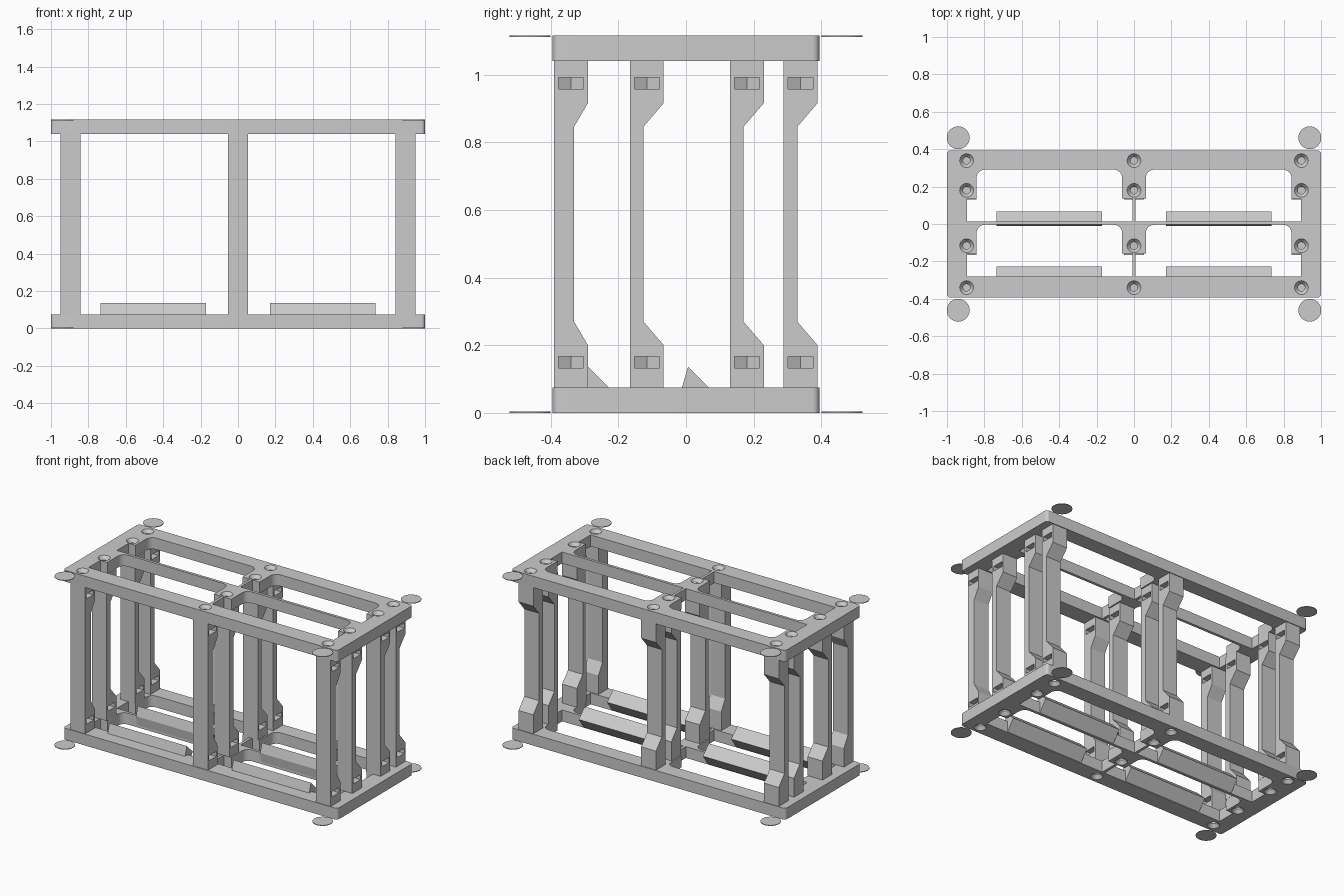
import bpy, bmesh
from math import sin, cos, pi, radians
from mathutils import Vector

cube = bpy.data.objects.get("Cube")
if cube:
    bpy.data.objects.remove(cube)

HEIGHT, PLATE = 1.116, 0.075
POST_X = (-0.895, 0.0, 0.895)
# front edge, thin depth and full depth of each row of posts
POST_ROWS = ((-0.39, 0.059, 0.1), (-0.166, 0.04, 0.1), (0.13, 0.04, 0.1), (0.289, 0.04, 0.1))

grey = bpy.data.materials.new("plain grey")
grey.use_nodes = True
colour = (0.6, 0.6, 0.6, 1)
grey.diffuse_color = colour
grey.node_tree.nodes["Principled BSDF"].inputs["Base Color"].default_value = colour


def make(name, bm):
    bmesh.ops.recalc_face_normals(bm, faces=bm.faces)
    mesh = bpy.data.meshes.new(name)
    bm.to_mesh(mesh)
    bm.free()
    mesh.materials.append(grey)
    obj = bpy.data.objects.new(name, mesh)
    bpy.context.collection.objects.link(obj)
    return obj


def prism(bm, points, offset):
    """Extrude a closed 3D outline along an offset."""
    face = bm.faces.new([bm.verts.new(p) for p in points])
    out = bmesh.ops.extrude_face_region(bm, geom=[face])["geom"]
    bmesh.ops.translate(bm, vec=offset, verts=[v for v in out if isinstance(v, bmesh.types.BMVert)])


def arc(cx, cy, r, start, steps=6):
    return [(cx + r * cos(start + pi / 2 * i / steps), cy + r * sin(start + pi / 2 * i / steps))
            for i in range(steps + 1)]


def carve(obj, cutter):
    cutter.hide_render = True
    mod = obj.modifiers.new("carve", "BOOLEAN")
    mod.operation, mod.solver, mod.object = "DIFFERENCE", "EXACT", cutter
    select(obj)
    bpy.ops.object.modifier_apply(modifier=mod.name)
    bpy.data.objects.remove(cutter)


def select(obj):
    bpy.ops.object.select_all(action="DESELECT")
    obj.select_set(True)
    bpy.context.view_layer.objects.active = obj


def smooth(obj):
    select(obj)
    bpy.ops.object.shade_smooth_by_angle(angle=radians(30))


def lathe(bm, x, y, profile, sides=24):
    """Closed round solid from (radius, z) pairs."""
    rings = [[bm.verts.new((x + r * cos(2 * pi * i / sides), y + r * sin(2 * pi * i / sides), z))
              for i in range(sides)] for r, z in profile]
    for a, b in zip(rings, rings[1:]):
        for i in range(sides):
            j = (i + 1) % sides
            bm.faces.new((a[i], a[j], b[j], b[i]))
    bm.faces.new(rings[0])
    bm.faces.new(rings[-1])


def screw_hole(bm, x, y, top):
    """Countersunk hole reaching past the nut slot."""
    profile = [(0.039, -0.002), (0.037, 0), (0.019, 0.022), (0.019, 0.2)]
    lathe(bm, x, y, [(r, HEIGHT - z if top else z) for r, z in profile])


# Top and bottom frames
def opening(side, y):
    """Window outline with a wide front half and rounded back corners."""
    back, r = y + 0.277, 0.045
    pts = [(0.009, y), (0.893, y), (0.893, y + 0.122), (0.842, y + 0.122)]
    pts += arc(0.842 - r, back - r, r, 0)
    pts += arc(0.063 + r, back - r, r, pi / 2)
    pts += [(0.063, y + 0.122), (0.009, y + 0.122)]
    return [(side * px, py, -0.1) for px, py in pts]


def frame(name, top):
    z = HEIGHT - PLATE if top else 0
    r, w, d = 0.02, 1.0, 0.394
    outline = []
    for k, (sx, sy) in enumerate(((1, 1), (-1, 1), (-1, -1), (1, -1))):
        outline += arc(sx * (w - r), sy * (d - r), r, k * pi / 2)
    bm = bmesh.new()
    prism(bm, [(x, y, z) for x, y in outline], Vector((0, 0, PLATE)))
    obj = make(name, bm)
    cut = bmesh.new()
    for side in (-1, 1):
        for y in (0.014, -0.281):
            prism(cut, opening(side, y), Vector((0, 0, HEIGHT + 0.2)))
    carve(obj, make("window_cutter", cut))
    cut = bmesh.new()
    for x in POST_X:
        for y, thin, full in POST_ROWS:
            screw_hole(cut, x, y + full / 2, top)
    carve(obj, make("hole_cutter", cut))
    smooth(obj)


frame("bottom_frame", False)
frame("top_frame", True)


# Posts with thick feet, screw holes and nut slots
def post(name, x, row):
    y, thin, full = row
    low, high, half = PLATE, HEIGHT - PLATE, 0.054
    outline = [(y, low), (y + full, low), (y + full, 0.2), (y + thin, 0.27),
               (y + thin, HEIGHT - 0.27), (y + full, HEIGHT - 0.2), (y + full, high), (y, high)]
    bm = bmesh.new()
    prism(bm, [(x - half, py, pz) for py, pz in outline], Vector((2 * half, 0, 0)))
    obj = make(name, bm)
    mid = y + full / 2
    for top in (False, True):
        cut = bmesh.new()
        screw_hole(cut, x, mid, top)
        carve(obj, make("hole_cutter", cut))
        cut = bmesh.new()
        z = HEIGHT - 0.166 if top else 0.133
        z = z + 0.008 if top else z
        slot = [(x + 0.1, mid - 0.037), (x + 0.1, mid + 0.037), (x - 0.02, mid + 0.037),
                (x - 0.042, mid), (x - 0.02, mid - 0.037)]
        prism(cut, [(px, py, z) for px, py in slot], Vector((0, 0, 0.033)))
        carve(obj, make("slot_cutter", cut))
    smooth(obj)


for column, x in zip(("right", "middle", "left"), POST_X):
    for number, row in enumerate(POST_ROWS, 1):
        post(f"{column}_post_{number}", x, row)

# Sloped ledges on the bottom frame
for side, label in ((-1, "right"), (1, "left")):
    for y, place in ((0.0, "middle"), (-0.296, "front")):
        section = [(-0.012, 0.075), (0.006, 0.136), (0.068, 0.075), (0.012, 0.0), (-0.002, 0.0)]
        bm = bmesh.new()
        prism(bm, [(side * 0.17, y + py, pz) for py, pz in section], Vector((side * 0.565, 0, 0)))
        make(f"{place}_{label}_ledge", bm)

# Thin round corner pads
for z, level in ((0, "bottom"), (HEIGHT - 0.004, "top")):
    for sx in (-1, 1):
        for sy in (-1, 1):
            bm = bmesh.new()
            lathe(bm, sx * 0.94, sy * 0.461, [(0.061, z), (0.061, z + 0.004)], 32)
            smooth(make(f"{level}_corner_pad", bm))
